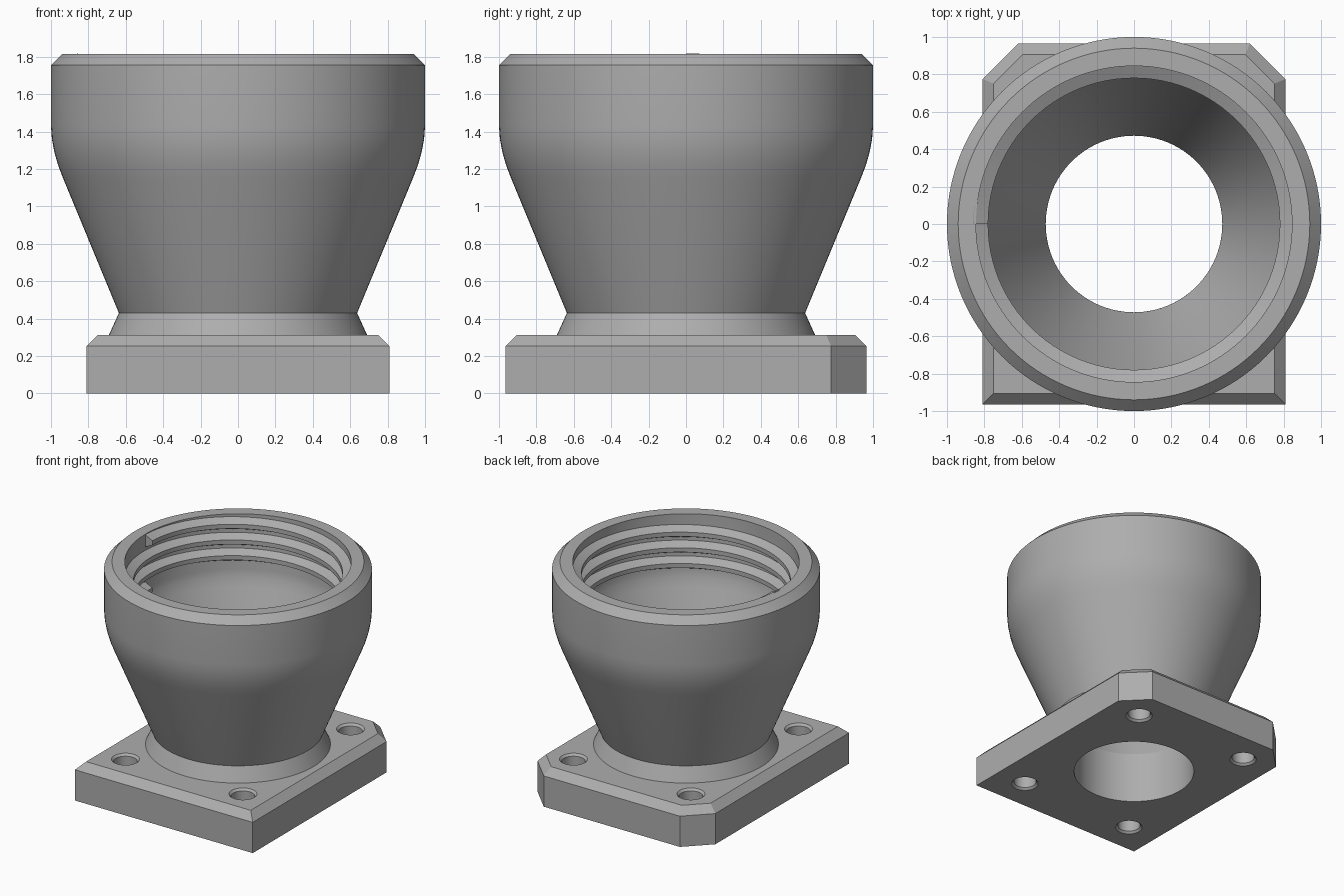
import bpy
import bmesh
from math import cos, sin, pi, radians

cube = bpy.data.objects.get("Cube")
if cube:
    bpy.data.objects.remove(cube, do_unlink=True)

GREY = (0.42, 0.42, 0.42, 1)
grey = bpy.data.materials.new("plain grey")
grey.use_nodes = True
grey.diffuse_color = GREY
grey.node_tree.nodes["Principled BSDF"].inputs["Base Color"].default_value = GREY


def finish(name, bm):
    """Turn a bmesh into a named object with the shared material."""
    bmesh.ops.recalc_face_normals(bm, faces=bm.faces)
    mesh = bpy.data.meshes.new(name)
    bm.to_mesh(mesh)
    bm.free()
    mesh.materials.append(grey)
    obj = bpy.data.objects.new(name, mesh)
    bpy.context.collection.objects.link(obj)
    return obj


def bridge(bm, a, b):
    """Join two equal closed loops of vertices with quads."""
    n = len(a)
    for i in range(n):
        j = (i + 1) % n
        bm.faces.new((a[i], a[j], b[j], b[i]))


def lathe(name, profile, steps, centre=(0, 0), ring=False):
    """Spin (radius, z) points; a ring closes on itself, else the ends are capped."""
    bm = bmesh.new()
    loops = [[bm.verts.new((centre[0] + r * cos(2 * pi * k / steps),
                            centre[1] + r * sin(2 * pi * k / steps), z))
              for k in range(steps)] for r, z in profile]
    for a, b in zip(loops, loops[1:]):
        bridge(bm, a, b)
    if ring:
        bridge(bm, loops[-1], loops[0])
    else:
        bm.faces.new(loops[0])
        bm.faces.new(loops[-1])
    return finish(name, bm)


def smooth(obj, angle=20):
    bpy.ops.object.select_all(action='DESELECT')
    obj.select_set(True)
    bpy.context.view_layer.objects.active = obj
    bpy.ops.object.shade_smooth_by_angle(angle=radians(angle))


# Mounting plate: two cut back corners, bevelled top edge
def plate_outline(half):
    return half + [(-x, y) for x, y in reversed(half)]


outer = plate_outline([(0.81, -0.965), (0.81, 0.775), (0.62, 0.965)])
inner = plate_outline([(0.75, -0.905), (0.75, 0.75), (0.595, 0.905)])
bm = bmesh.new()
loops = [[bm.verts.new((x, y, z)) for x, y in pts]
         for pts, z in ((outer, 0), (outer, 0.253), (inner, 0.313))]
bridge(bm, loops[0], loops[1])
bridge(bm, loops[1], loops[2])
bm.faces.new(loops[0])
bm.faces.new(loops[2])
plate = finish("mounting_plate", bm)

# Central bore and four screw holes with eased rims
BORE = 0.472
cutters = [lathe("bore_cutter", [(BORE, -0.1), (BORE, 0.5)], 96)]
hole = [(0.125, -0.02), (0.088, 0.017), (0.088, 0.296), (0.125, 0.333)]
for sx in (-1, 1):
    for sy in (-1, 1):
        cutters.append(lathe("screw_hole_cutter", hole, 40, (sx * 0.535, sy * 0.7)))
for cutter in cutters:
    cutter.hide_render = True
    mod = plate.modifiers.new("cut", 'BOOLEAN')
    mod.object = cutter
    mod.operation = 'DIFFERENCE'
    mod.solver = 'EXACT'
bpy.context.view_layer.objects.active = plate
for mod in list(plate.modifiers):
    bpy.ops.object.modifier_apply(modifier=mod.name)
for cutter in cutters:
    bpy.data.objects.remove(cutter, do_unlink=True)
smooth(plate)

# Funnel body: outside from foot to rim, then down the inside
funnel = lathe("funnel_body", [
    (0.69, 0.313), (0.637, 0.43), (0.935, 1.15), (0.962, 1.22), (0.982, 1.29),
    (0.995, 1.36), (1.0, 1.43), (1.0, 1.755), (0.94, 1.815),
    (0.845, 1.815), (0.845, 1.36), (0.835, 1.3), (0.81, 1.23),
    (BORE, 0.43), (BORE, 0.313)], 128, ring=True)
smooth(funnel)

# Internal screw thread: trapezoid swept along three rising turns
TURNS, PITCH, START_Z, STEPS = 3, 0.129, 1.373, 96
section = [(0.86, -0.058), (0.78, -0.018), (0.78, 0.018), (0.86, 0.058)]
bm = bmesh.new()
slices = []
for k in range(TURNS * STEPS + 1):
    a = pi + 2 * pi * k / STEPS
    z = START_Z + PITCH * k / STEPS
    slices.append([bm.verts.new((r * cos(a), r * sin(a), z + h)) for r, h in section])
for a, b in zip(slices, slices[1:]):
    bridge(bm, a, b)
bm.faces.new(slices[0])
bm.faces.new(slices[-1])
smooth(finish("screw_thread", bm))
